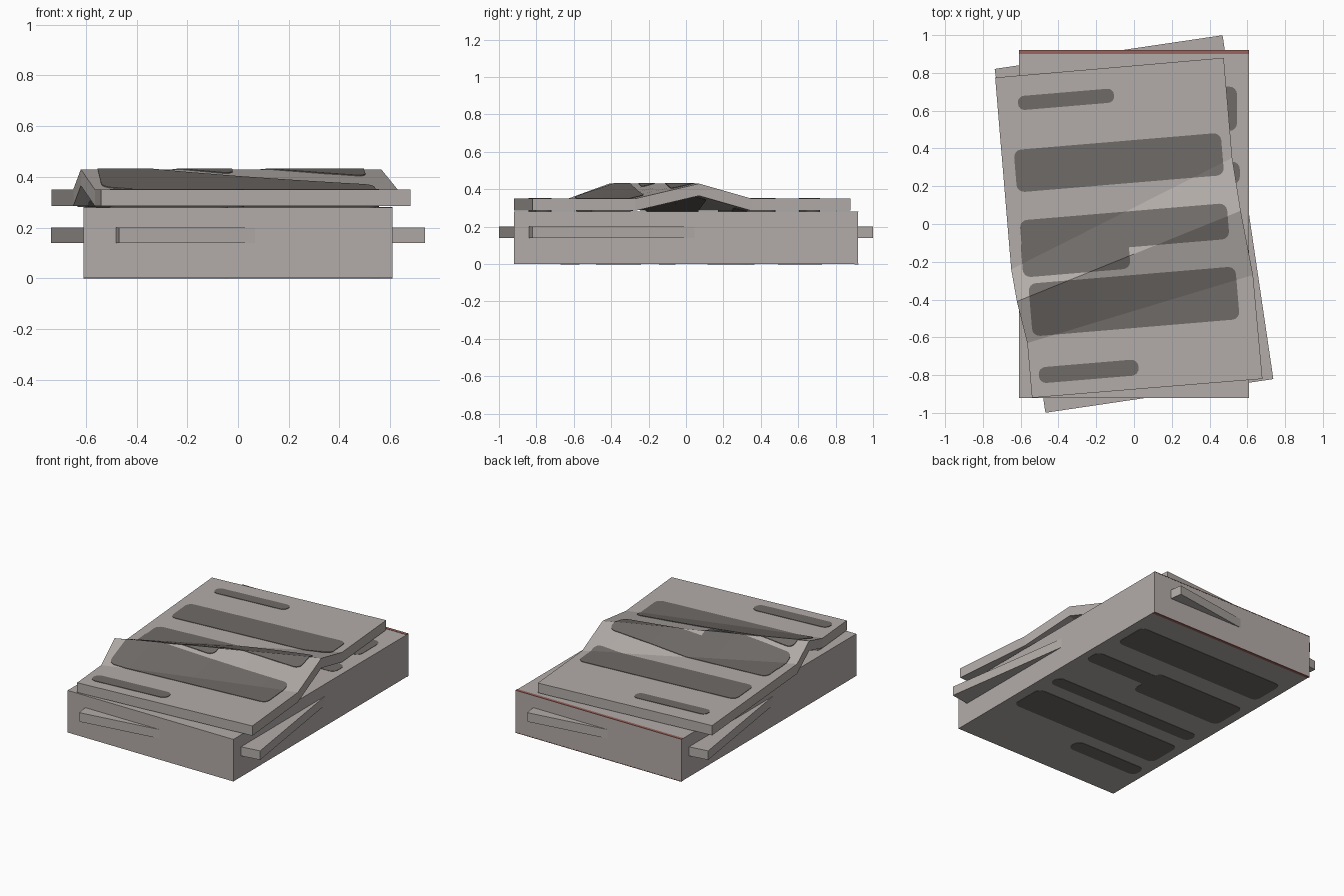
import bpy, bmesh, math
from mathutils import Vector

if "Cube" in bpy.data.objects:
    bpy.data.objects.remove(bpy.data.objects["Cube"])


def material(name, rgb):
    m = bpy.data.materials.new(name)
    m.diffuse_color = (*rgb, 1)
    m.use_nodes = True
    m.node_tree.nodes["Principled BSDF"].inputs["Base Color"].default_value = m.diffuse_color
    return m


PAPER = material("newsprint grey", (0.45, 0.415, 0.395))
INK = material("faded ink", (0.16, 0.147, 0.138))
RED = material("red edge", (0.33, 0.13, 0.11))

# Crease lines of the folded top sheet (left point, right point)
FRONT = ((-0.565, -0.63), (0.63, -0.27))
RIDGE = ((-0.62, -0.41), (0.565, 0.07))
BACK = ((-0.65, -0.24), (0.52, 0.35))


def line_y(line, x):
    (x0, y0), (x1, y1) = line
    return y0 + (y1 - y0) * (x - x0) / (x1 - x0)


def fold(x, y):
    """Height of the fold above the flat sheet."""
    f, r, b = (line_y(l, x) for l in (FRONT, RIDGE, BACK))
    t = (y - f) / (r - f) if y < r else (b - y) / (b - r)
    return 0.08 * max(0.0, min(1.0, t))


def slab(name, outline, top, thick, mat, folded=False):
    """Flat outline, optionally draped over the fold, with a thickness."""
    bm = bmesh.new()
    bm.faces.new([bm.verts.new((x, y, 0)) for x, y in outline])
    if folded:
        cuts = [(Vector((*a, 0)), Vector((a[1] - b[1], b[0] - a[0], 0)))
                for a, b in (FRONT, RIDGE, BACK)]
        cuts += [(Vector((x, 0, 0)), Vector((1, 0, 0))) for x in (-0.4, -0.2, 0.001, 0.2, 0.4)]
        for co, no in cuts:
            bmesh.ops.bisect_plane(bm, geom=bm.verts[:] + bm.edges[:] + bm.faces[:],
                                   dist=1e-5, plane_co=co, plane_no=no)
    for v in bm.verts:
        v.co.z = top + (fold(v.co.x, v.co.y) if folded else 0)
    ext = bmesh.ops.extrude_face_region(bm, geom=bm.faces[:], use_keep_orig=True)
    for v in ext["geom"]:
        if isinstance(v, bmesh.types.BMVert):
            v.co.z -= thick
    bmesh.ops.recalc_face_normals(bm, faces=bm.faces[:])
    me = bpy.data.meshes.new(name)
    bm.to_mesh(me)
    bm.free()
    me.materials.append(mat)
    ob = bpy.data.objects.new(name, me)
    bpy.context.collection.objects.link(ob)
    return ob


def rect(cx, cy, w, h, deg=0, r=0):
    """Rectangle outline, rotated, with optional rounded corners."""
    pts = []
    for i, (sx, sy) in enumerate(((1, 1), (-1, 1), (-1, -1), (1, -1))):
        for k in range(5 if r else 1):
            a = math.radians(90 * i + 22.5 * k)
            pts.append((sx * (w / 2 - r) + r * math.cos(a), sy * (h / 2 - r) + r * math.sin(a)))
    c, s = math.cos(math.radians(deg)), math.sin(math.radians(deg))
    return [(cx + x * c - y * s, cy + x * s + y * c) for x, y in pts]


# Main paper stack and the twisted sheet poking out of it
slab("paper_stack", rect(0, 0, 1.22, 1.84), 0.28, 0.28, PAPER)
slab("twisted_sheet", rect(0, 0, 1.22, 1.84, 8.4), 0.20, 0.06, PAPER)

# Top sheet with a diagonal fold
slab("folded_top_sheet",
     [(-0.735, 0.775), BACK[0], RIDGE[0], FRONT[0], (-0.54, -0.92),
      (0.68, -0.82), FRONT[1], RIDGE[1], BACK[1], (0.475, 0.88)],
     0.35, 0.065, PAPER, True)

# Printed blocks on the folded sheet, above and below
SHEET_PRINT = [(-0.36, 0.66, 0.51, 0.075), (-0.08, 0.325, 1.10, 0.225),
               (-0.05, -0.03, 1.10, 0.19), (-0.31, -0.16, 0.57, 0.20),
               (0.0, -0.41, 1.10, 0.28), (-0.24, -0.78, 0.53, 0.085)]
for i, (x, y, w, h) in enumerate(SHEET_PRINT):
    shape = rect(x, y, w, h, 4.8, min(0.04, h * 0.45))
    slab(f"sheet_print_{i}", shape, 0.353, 0.006, INK, True)
    slab(f"sheet_underside_print_{i}", shape, 0.287, 0.005, INK, True)

# Printed blocks and red back strip on both faces of the stack
STACK_PRINT = [(0, 0.61, 1.09, 0.235), (-0.22, 0.24, 0.66, 0.25), (0.2, 0.27, 0.72, 0.12),
               (0, -0.10, 1.09, 0.09), (0, -0.36, 1.09, 0.24), (-0.30, -0.62, 0.52, 0.10)]
for side, z in (("top", 0.282), ("bottom", 0.002)):
    for i, (x, y, w, h) in enumerate(STACK_PRINT):
        slab(f"stack_{side}_print_{i}", rect(x, y, w, h, 0, min(0.04, h * 0.45)), z, 0.004, INK)
    slab(f"stack_{side}_red_strip", rect(0, 0.911, 1.22, 0.02), z, 0.004, RED)
